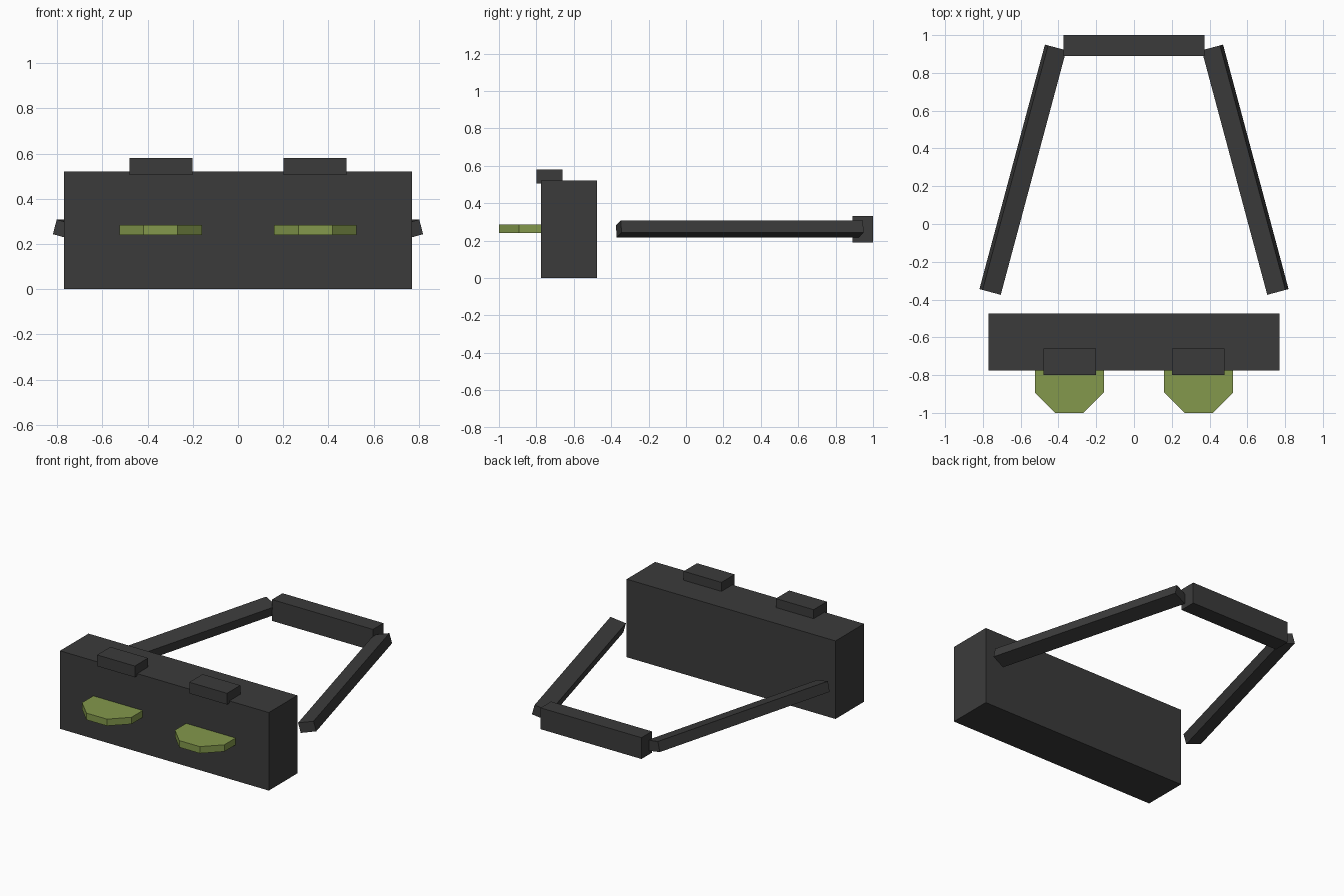
import bpy, math
from mathutils import Matrix, Vector

if "Cube" in bpy.data.objects:
    bpy.data.objects.remove(bpy.data.objects["Cube"])


def material(name, rgb):
    m = bpy.data.materials.new(name)
    m.diffuse_color = (*rgb, 1)
    m.use_nodes = True
    m.node_tree.nodes["Principled BSDF"].inputs["Base Color"].default_value = m.diffuse_color
    return m


DARK = material("charcoal", (0.044, 0.044, 0.044))
GREEN = material("olive green", (0.227, 0.314, 0.072))


def box(name, lo, hi, mat=DARK):
    """Box spanning two opposite corners."""
    lo, hi = Vector(lo), Vector(hi)
    bpy.ops.mesh.primitive_cube_add(size=1)
    ob = bpy.context.object
    ob.name = name
    ob.data.transform(Matrix.Translation((lo + hi) / 2) @ Matrix.Diagonal((*(hi - lo), 1)))
    ob.data.materials.append(mat)
    return ob


# Front block and rear band
box("front_block", (-0.77, -0.775, 0), (0.77, -0.475, 0.52))
box("rear_band", (-0.372, 0.89, 0.19), (0.372, 1.0, 0.332))

for side, s in (("left", -1), ("right", 1)):
    # Raised tab on the top front edge
    box(side + "_top_tab", (s * 0.34 - 0.139, -0.80, 0.505), (s * 0.34 + 0.139, -0.66, 0.58))

    # Octagonal disc set through the front face
    bpy.ops.mesh.primitive_cylinder_add(vertices=8, radius=0.1975, depth=0.045)
    disc = bpy.context.object
    disc.name = side + "_disc"
    disc.data.transform(Matrix.Translation((s * 0.3425, -0.8175, 0.2625))
                        @ Matrix.Rotation(math.radians(22.5), 4, 'Z'))
    disc.data.materials.append(GREEN)

    # Side arm: splayed outwards to the front and rolled about its length
    arm = box(side + "_arm", (-0.0515, -0.67, -0.0335), (0.0515, 0.67, 0.0335))
    arm.data.transform(Matrix.Translation((s * 0.5885, 0.2875, 0.2625))
                       @ Matrix.Rotation(s * math.radians(15), 4, 'Z')
                       @ Matrix.Rotation(-s * math.radians(15), 4, 'Y'))
